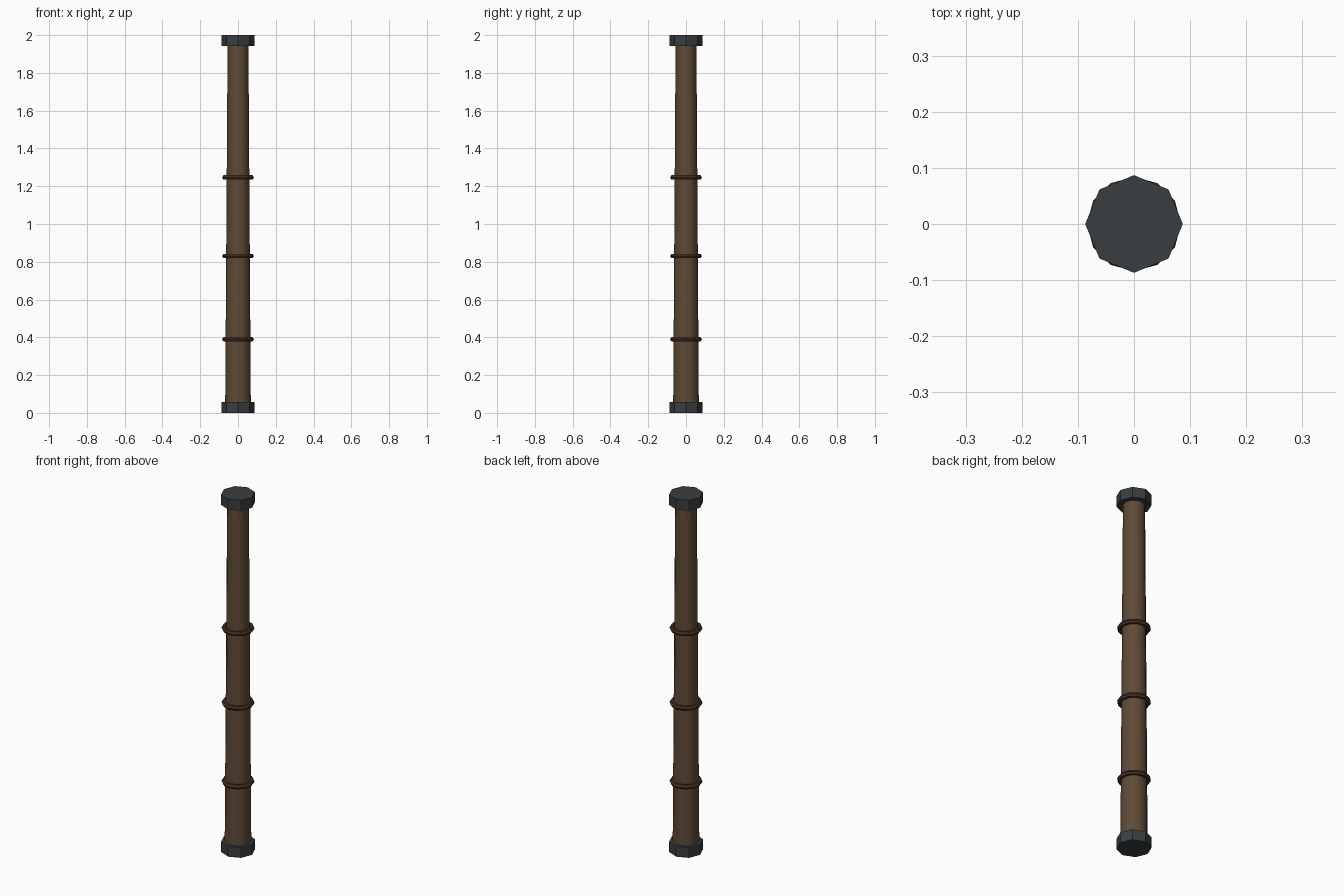
import bpy

if "Cube" in bpy.data.objects:
    bpy.data.objects.remove(bpy.data.objects["Cube"])


def material(name, rgb):
    m = bpy.data.materials.new(name)
    m.diffuse_color = (*rgb, 1)
    m.use_nodes = True
    m.node_tree.nodes["Principled BSDF"].inputs["Base Color"].default_value = m.diffuse_color
    return m


wood = material("wood", (0.115, 0.068, 0.036))
iron = material("iron", (0.04, 0.048, 0.053))
leather = material("leather", (0.065, 0.028, 0.02))


def finish(name, mat):
    ob = bpy.context.object
    ob.name = name
    ob.data.materials.append(mat)
    return ob


# Tapered wooden shaft
bpy.ops.mesh.primitive_cone_add(vertices=12, radius1=0.068, radius2=0.055,
                                depth=1.96, location=(0, 0, 1))
finish("shaft", wood)
bpy.ops.object.shade_smooth_by_angle(angle=0.7)

# Octagonal end caps
for name, z in (("bottom_cap", 0.029), ("top_cap", 1.971)):
    bpy.ops.mesh.primitive_cylinder_add(vertices=8, radius=0.087, depth=0.058,
                                        location=(0, 0, z))
    finish(name, iron)

# Grip rings
for i, z in enumerate((0.39, 0.83, 1.247)):
    bpy.ops.mesh.primitive_torus_add(major_segments=12, minor_segments=6,
                                     major_radius=0.071, minor_radius=0.013,
                                     location=(0, 0, z))
    finish(f"grip_ring_{i + 1}", leather)
